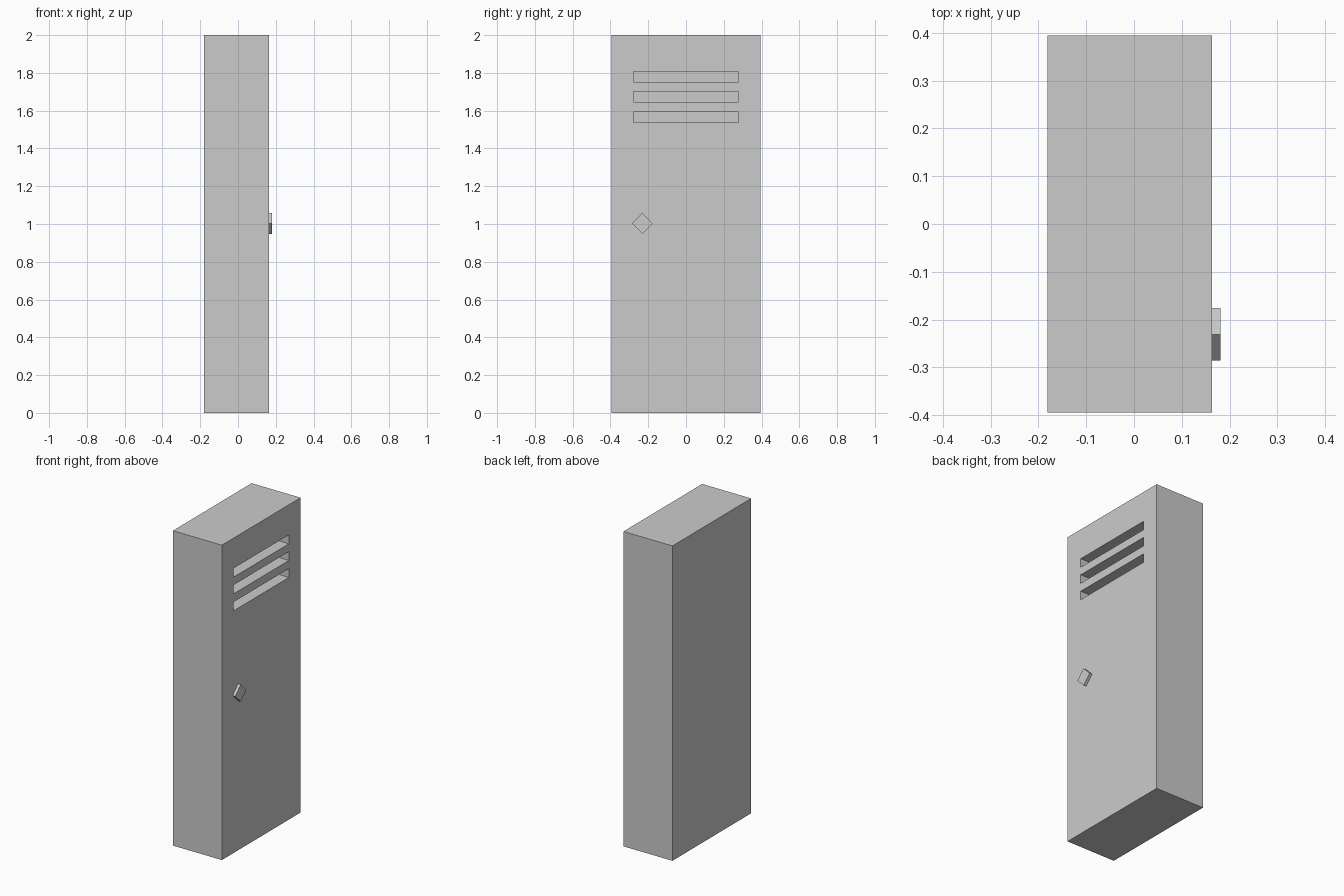
import bpy
import math

if "Cube" in bpy.data.objects:
    bpy.data.objects.remove(bpy.data.objects["Cube"])


def box(name, size, location, rotation=(0, 0, 0)):
    bpy.ops.mesh.primitive_cube_add(size=1, location=location, rotation=rotation)
    obj = bpy.context.object
    obj.name = name
    obj.scale = size
    bpy.ops.object.transform_apply(location=False, rotation=False, scale=True)
    return obj


BACK, FRONT, TIP = -0.181, 0.163, 0.181   # x of back, door face and handle tip
WIDTH, HEIGHT = 0.79, 2.0
SLOT_DEPTH = 0.10

# Locker body
body = box("locker_body", (FRONT - BACK, WIDTH, HEIGHT),
           ((FRONT + BACK) / 2, 0, HEIGHT / 2))

# Three recessed vent slots near the top of the door
for i, z in enumerate((1.78, 1.674, 1.566)):
    cutter = box(f"vent_cutter_{i + 1}", (SLOT_DEPTH * 2, 0.556, 0.056), (FRONT, 0, z))
    cutter.hide_render = True
    cutter.display_type = 'WIRE'
    cut = body.modifiers.new(f"vent_{i + 1}", 'BOOLEAN')
    cut.operation = 'DIFFERENCE'
    cut.solver = 'EXACT'
    cut.object = cutter

# Diamond-shaped handle: a square block turned 45 degrees
side = 0.11 / math.sqrt(2)
box("door_handle", (TIP - FRONT, side, side),
    ((TIP + FRONT) / 2, -0.231, 1.003), (math.radians(45), 0, 0))
